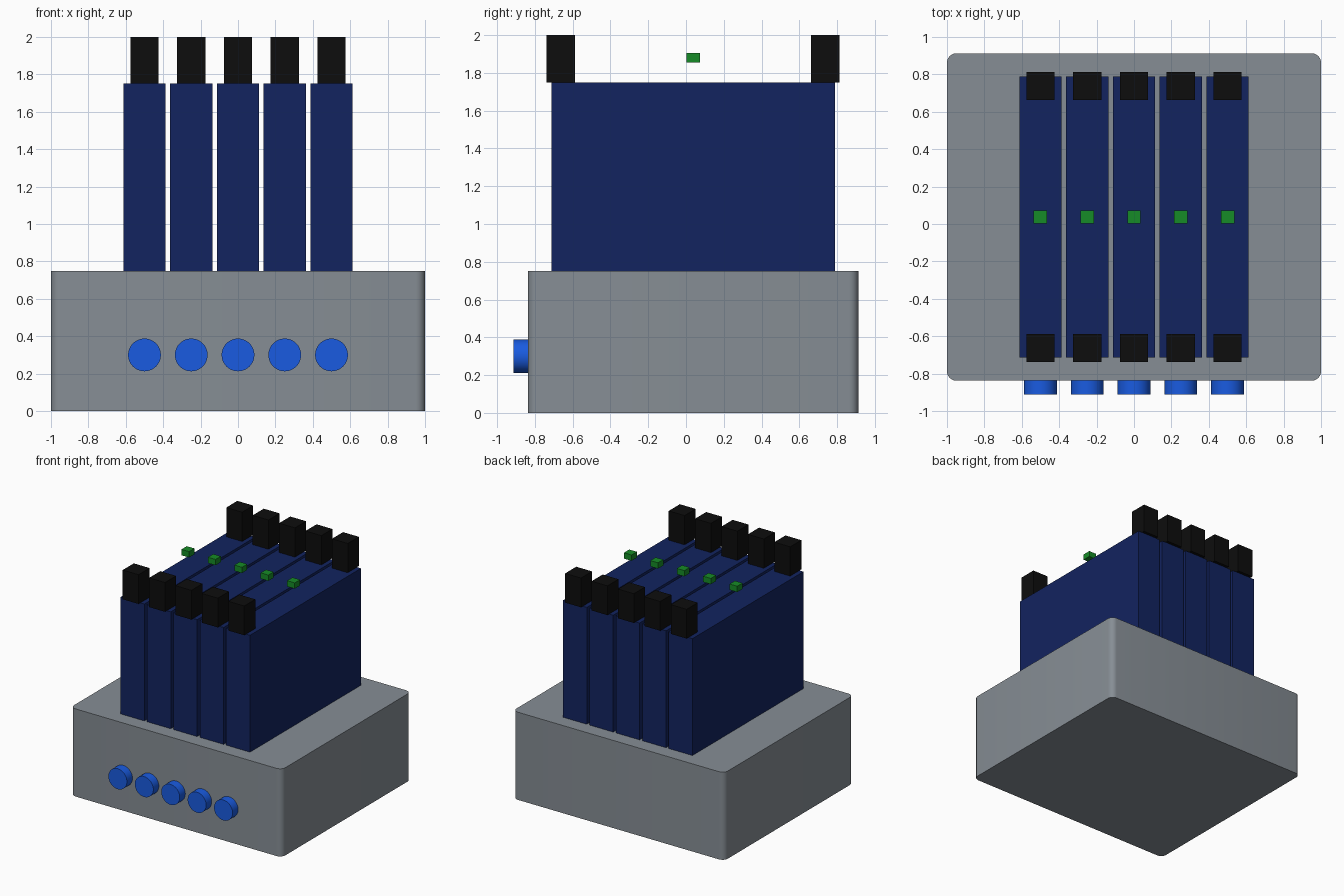
import bpy, bmesh, math

if "Cube" in bpy.data.objects:
    bpy.data.objects.remove(bpy.data.objects["Cube"])

CY = 0.0375                      # centre of the body in y
SLOTS = [-0.5, -0.25, 0.0, 0.25, 0.5]


def material(name, color):
    m = bpy.data.materials.new(name)
    m.diffuse_color = (*color, 1)
    m.use_nodes = True
    m.node_tree.nodes["Principled BSDF"].inputs["Base Color"].default_value = m.diffuse_color
    return m


NAVY = material("navy", (0.006, 0.017, 0.115))
BLACK = material("black", (0.004, 0.004, 0.004))
GREEN = material("green", (0.008, 0.26, 0.02))
BLUE = material("blue", (0.01, 0.105, 0.75))
GREY = material("grey", (0.24, 0.27, 0.3))


def box(name, center, size, mat, corner=0.0):
    """Box, optionally with rounded vertical edges."""
    bm = bmesh.new()
    bmesh.ops.create_cube(bm, size=1)
    bmesh.ops.scale(bm, vec=size, verts=bm.verts)
    if corner:
        upright = [e for e in bm.edges
                   if abs(e.verts[0].co.z - e.verts[1].co.z) > 1e-4]
        bmesh.ops.bevel(bm, geom=upright, offset=corner, segments=6,
                        profile=0.5, affect='EDGES')
    me = bpy.data.meshes.new(name)
    bm.to_mesh(me)
    bm.free()
    me.materials.append(mat)
    ob = bpy.data.objects.new(name, me)
    ob.location = center
    bpy.context.collection.objects.link(ob)
    return ob


def smooth(ob):
    bpy.ops.object.select_all(action='DESELECT')
    ob.select_set(True)
    bpy.context.view_layer.objects.active = ob
    bpy.ops.object.shade_smooth_by_angle(angle=math.radians(30))


# Base housing
smooth(box("base", (0, CY, 0.375), (2, 1.75, 0.75), GREY, corner=0.05))

for i, x in enumerate(SLOTS, 1):
    # Upright card
    box(f"card_{i}", (x, CY, 1.25), (0.225, 1.5, 1.0), NAVY)

    # Clips at both ends of the card
    for end, side in (("front", -1), ("back", 1)):
        box(f"{end}_clip_{i}", (x, CY + side * 0.7, 1.875),
            (0.15, 0.15, 0.25), BLACK)

    # Indicator light floating above the card
    box(f"indicator_{i}", (x, CY, 1.88), (0.072, 0.072, 0.05), GREEN)

    # Round button on the front face
    bpy.ops.mesh.primitive_cylinder_add(
        vertices=48, radius=0.0875, depth=0.15,
        location=(x, -0.8375, 0.30), rotation=(math.pi / 2, 0, 0))
    button = bpy.context.object
    button.name = f"button_{i}"
    button.data.materials.append(BLUE)
    smooth(button)
